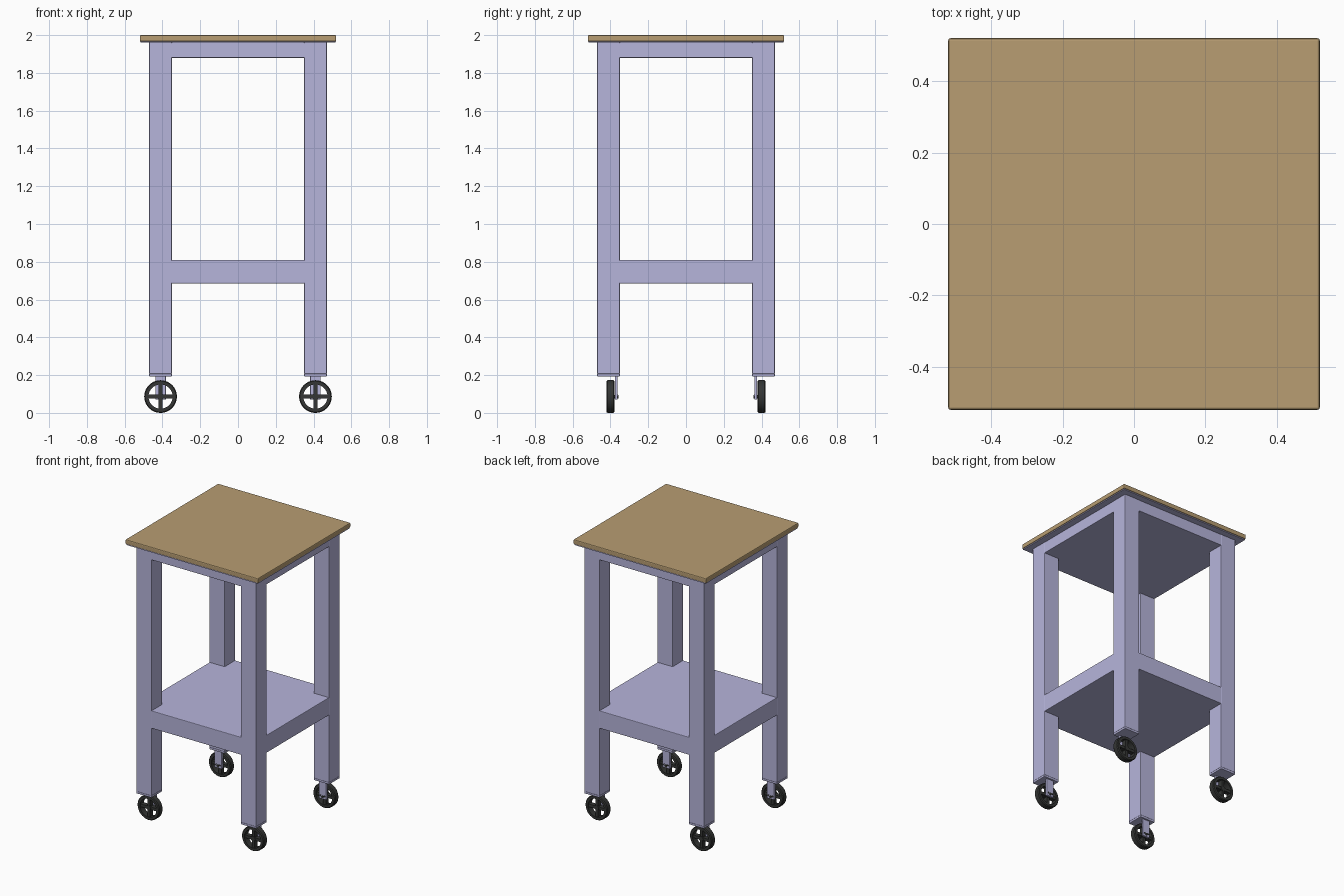
import bpy, bmesh, math
from mathutils import Matrix

if "Cube" in bpy.data.objects:
    bpy.data.objects.remove(bpy.data.objects["Cube"])


def material(name, rgb):
    m = bpy.data.materials.new(name)
    m.diffuse_color = (*rgb, 1)
    m.use_nodes = True
    m.node_tree.nodes["Principled BSDF"].inputs["Base Color"].default_value = m.diffuse_color
    return m


WOOD = material("wood", (0.48, 0.34, 0.17))
PAINT = material("lavender_paint", (0.47, 0.46, 0.71))
RUBBER = material("dark_rubber", (0.035, 0.037, 0.035))


def finish(name, bm, mat, bevel=0.0):
    bmesh.ops.recalc_face_normals(bm, faces=bm.faces)
    me = bpy.data.meshes.new(name)
    bm.to_mesh(me)
    bm.free()
    me.materials.append(mat)
    ob = bpy.data.objects.new(name, me)
    bpy.context.collection.objects.link(ob)
    if bevel:
        mod = ob.modifiers.new("bevel", 'BEVEL')
        mod.width = bevel
        mod.segments = 2
    return ob


def add_box(bm, x0, x1, y0, y1, z0, z1):
    m = Matrix.Translation(((x0 + x1) / 2, (y0 + y1) / 2, (z0 + z1) / 2))
    bmesh.ops.create_cube(bm, size=1, matrix=m @ Matrix.Diagonal((x1 - x0, y1 - y0, z1 - z0, 1)))


def box(name, dims, mat, bevel=0.0):
    bm = bmesh.new()
    add_box(bm, *dims)
    return finish(name, bm, mat, bevel)


def add_rod(bm, x, y, z, r, depth, seg=24):
    m = Matrix.Translation((x, y, z)) @ Matrix.Rotation(math.pi / 2, 4, 'X')
    bmesh.ops.create_cone(bm, cap_ends=True, segments=seg, radius1=r, radius2=r, depth=depth, matrix=m)


def smooth(ob):
    bpy.ops.object.select_all(action='DESELECT')
    ob.select_set(True)
    bpy.context.view_layer.objects.active = ob
    bpy.ops.object.shade_smooth_by_angle(angle=math.radians(35))


# Wooden top, painted underside, top frame and lower shelf
box("table_top", (-0.52, 0.52, -0.52, 0.52, 1.966, 2.0), WOOD, 0.006)
box("top_underside", (-0.515, 0.515, -0.515, 0.515, 1.96, 1.968), PAINT)
box("top_frame", (-0.469, 0.469, -0.469, 0.469, 1.88, 1.962), PAINT, 0.003)
box("lower_shelf", (-0.469, 0.469, -0.469, 0.469, 0.685, 0.81), PAINT, 0.004)


def caster(sx, sy, tag):
    cx, cz, r = sx * 0.41, 0.0865, 0.0865
    cy = sy * 0.40
    # Tyre ring, revolved about the y axis
    bm = bmesh.new()
    prof = [(0.064, -0.022), (r - 0.005, -0.022), (r, -0.016),
            (r, 0.016), (r - 0.005, 0.022), (0.064, 0.022)]
    n = 40
    rings = []
    for i in range(n):
        a = 2 * math.pi * i / n
        rings.append([bm.verts.new((cx + p * math.sin(a), cy + y, cz - p * math.cos(a))) for p, y in prof])
    for i in range(n):
        a, b = rings[i], rings[(i + 1) % n]
        for j in range(len(prof)):
            k = (j + 1) % len(prof)
            bm.faces.new((a[j], a[k], b[k], b[j]))
    # Crossed spokes and hub
    add_box(bm, cx - 0.067, cx + 0.067, cy - 0.016, cy + 0.016, cz - 0.01, cz + 0.01)
    add_box(bm, cx - 0.01, cx + 0.01, cy - 0.016, cy + 0.016, cz - 0.067, cz + 0.067)
    add_rod(bm, cx, cy, cz, 0.017, 0.04)
    smooth(finish("caster_wheel_" + tag, bm, RUBBER))
    # Bracket arm on the inner side of the wheel
    ya, yb = sorted((sy * 0.362, sy * 0.377))
    box("caster_bracket_" + tag, (cx - 0.028, cx + 0.028, ya, yb, 0.07, 0.196), PAINT, 0.002)
    # Axle and small bolts
    bm = bmesh.new()
    add_rod(bm, cx, sy * 0.374, cz, 0.009, 0.032, 16)
    for dx in (-0.016, 0.016):
        add_rod(bm, cx + dx, sy * 0.363, cz + 0.006, 0.006, 0.008, 12)
    smooth(finish("caster_axle_" + tag, bm, RUBBER))


# Four legs, each with a foot plate and a caster
for sx, side in ((-1, "left"), (1, "right")):
    for sy, end in ((-1, "front"), (1, "back")):
        tag = end + "_" + side
        x0, x1 = sorted((sx * 0.35, sx * 0.47))
        y0, y1 = sorted((sy * 0.35, sy * 0.47))
        box("leg_" + tag, (x0, x1, y0, y1, 0.207, 1.963), PAINT, 0.003)
        box("foot_plate_" + tag, (x0, x1, y0, y1, 0.193, 0.208), PAINT, 0.003)
        caster(sx, sy, tag)
